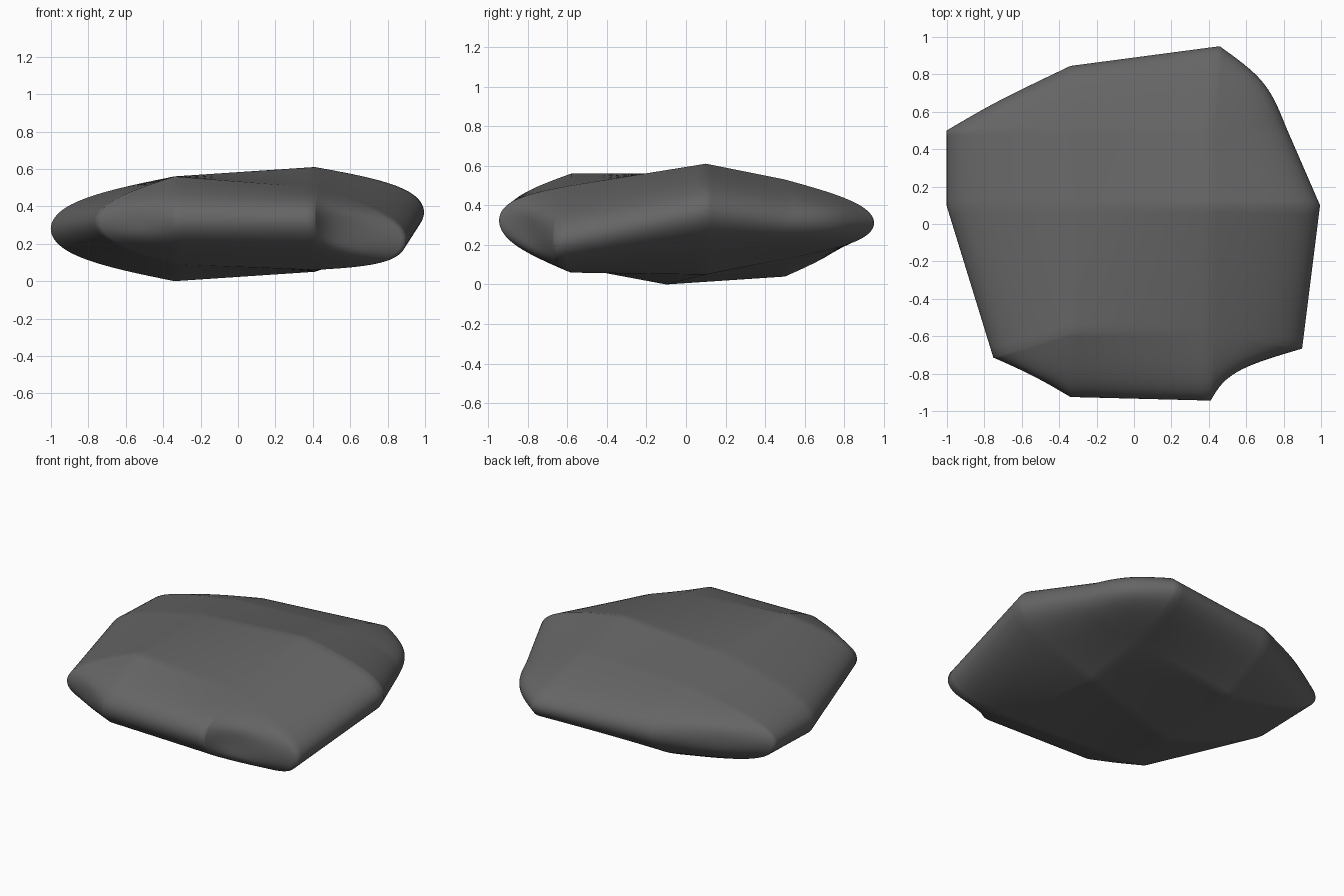
import bpy
import bmesh

cube = bpy.data.objects.get("Cube")
if cube:
    bpy.data.objects.remove(cube, do_unlink=True)

# Stone cage: rows from front to back, points from right to left side,
# each point is x, y, upper height, lower height
rows = [
    [(-.53, -.81, .43, .23), (-.34, -.94, .43, .22), (.41, -.96, .43, .22), (.49, -.78, .38, .15)],
    [(-.77, -.72, .42, .22), (-.34, -.58, .56, .09), (.41, -.58, .50, .06), (.92, -.67, .33, .09)],
    [(-1.03, .10, .42, .14), (-.34, .10, .56, .0), (.41, .10, .61, .05), (1.02, .10, .50, .24)],
    [(-1.03, .50, .40, .16), (-.34, .50, .50, .04), (.41, .50, .53, .13), (.83, .52, .42, .22)],
    [(-.75, .65, .40, .18), (-.34, .86, .40, .20), (.46, .97, .40, .22), (.72, .77, .40, .24)],
]
last_row, last_col = len(rows) - 1, len(rows[0]) - 1

bm = bmesh.new()
crease = bm.edges.layers.float.new("crease_edge")
upper = [[bm.verts.new((x, y, top)) for x, y, top, low in row] for row in rows]
lower = [[bm.verts.new((x, y, low)) for x, y, top, low in row] for row in rows]
lower[2][1].co.y -= .2  # lowest point of the underside

# Upper and lower faces
for j in range(last_row):
    for i in range(last_col):
        for sheet in (upper, lower):
            bm.faces.new((sheet[j][i], sheet[j][i + 1], sheet[j + 1][i + 1], sheet[j + 1][i]))


# Rim faces joining the two sheets
def rim(path):
    for (j, i), (n, m) in zip(path, path[1:]):
        bm.faces.new((upper[j][i], upper[n][m], lower[n][m], lower[j][i]))


for j in (0, last_row):
    rim([(j, i) for i in range(last_col + 1)])
for i in (0, last_col):
    rim([(j, i) for j in range(last_row + 1)])


# Crease the facet lines that wrap around the stone
def sharpen(a, b):
    bm.edges.get((a, b))[crease] = 1.0


for i in range(1, last_col):
    for sheet in (upper, lower):
        for j in range(last_row):
            sharpen(sheet[j][i], sheet[j + 1][i])
    for j in (0, last_row):
        sharpen(upper[j][i], lower[j][i])
for j in range(1, last_row):
    for sheet in (upper, lower):
        for i in range(last_col):
            sharpen(sheet[j][i], sheet[j][i + 1])
    for i in (0, last_col):
        sharpen(upper[j][i], lower[j][i])

bmesh.ops.recalc_face_normals(bm, faces=bm.faces[:])
for face in bm.faces:
    face.smooth = True
mesh = bpy.data.meshes.new("stone")
bm.to_mesh(mesh)
bm.free()

stone = bpy.data.objects.new("stone", mesh)
bpy.context.collection.objects.link(stone)
rounding = stone.modifiers.new("rounding", "SUBSURF")
rounding.levels = rounding.render_levels = 4

# Dark grey material
grey = bpy.data.materials.new("dark grey stone")
grey.use_nodes = True
colour = (.13, .13, .13, 1)
grey.diffuse_color = colour
grey.node_tree.nodes["Principled BSDF"].inputs["Base Color"].default_value = colour
mesh.materials.append(grey)
